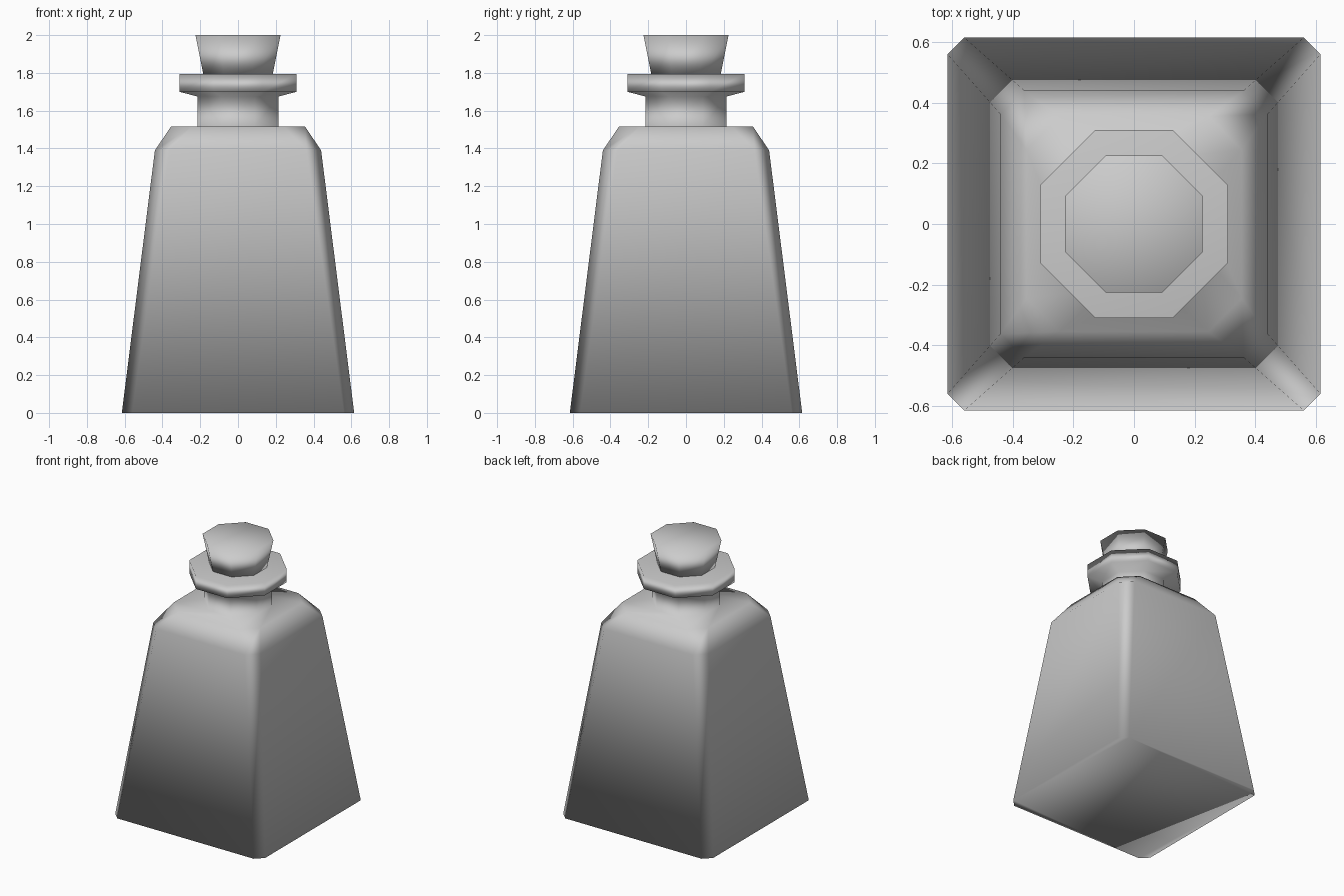
import bpy, bmesh

if "Cube" in bpy.data.objects:
    bpy.data.objects.remove(bpy.data.objects["Cube"])

# Mid grey for the whole model
grey = bpy.data.materials.new("grey")
grey.diffuse_color = (0.55, 0.55, 0.55, 1.0)
grey.use_nodes = True
grey.node_tree.nodes["Principled BSDF"].inputs["Base Color"].default_value = grey.diffuse_color


def octagon(half, corner, z):
    """Square ring with cut corners, listed counter-clockwise."""
    e = half - corner
    return [(half, -e, z), (half, e, z), (e, half, z), (-e, half, z),
            (-half, e, z), (-half, -e, z), (-e, -half, z), (e, -half, z)]


def stack(name, rings):
    """Closed smooth solid through rings of (half width, corner cut, height)."""
    bm = bmesh.new()
    loops = [[bm.verts.new(p) for p in octagon(*r)] for r in rings]
    for low, high in zip(loops, loops[1:]):
        for i in range(8):
            j = (i + 1) % 8
            bm.faces.new((low[i], low[j], high[j], high[i]))
    bm.faces.new(loops[0][::-1])
    bm.faces.new(loops[-1])
    for face in bm.faces:
        face.smooth = True
    mesh = bpy.data.meshes.new(name)
    bm.to_mesh(mesh)
    bm.free()
    mesh.materials.append(grey)
    obj = bpy.data.objects.new(name, mesh)
    bpy.context.collection.objects.link(obj)
    # Large faces dominate the smooth shading
    mod = obj.modifiers.new("weighted_normals", 'WEIGHTED_NORMAL')
    mod.mode = 'FACE_AREA'
    mod.weight = 50
    return obj


def regular(half, z):
    return (half, half * 0.586, z)


# Bottle: tapered square body, shoulder, neck and rim
stack("bottle", [
    (0.615, 0.055, 0.0),
    (0.44, 0.078, 1.39),
    (0.355, 0.11, 1.515),
    regular(0.215, 1.515),
    regular(0.215, 1.675),
    regular(0.31, 1.70),
    regular(0.31, 1.795),
])

# Stopper: flared plug seated in the rim
stack("stopper", [
    regular(0.177, 1.76),
    regular(0.225, 2.0),
])
